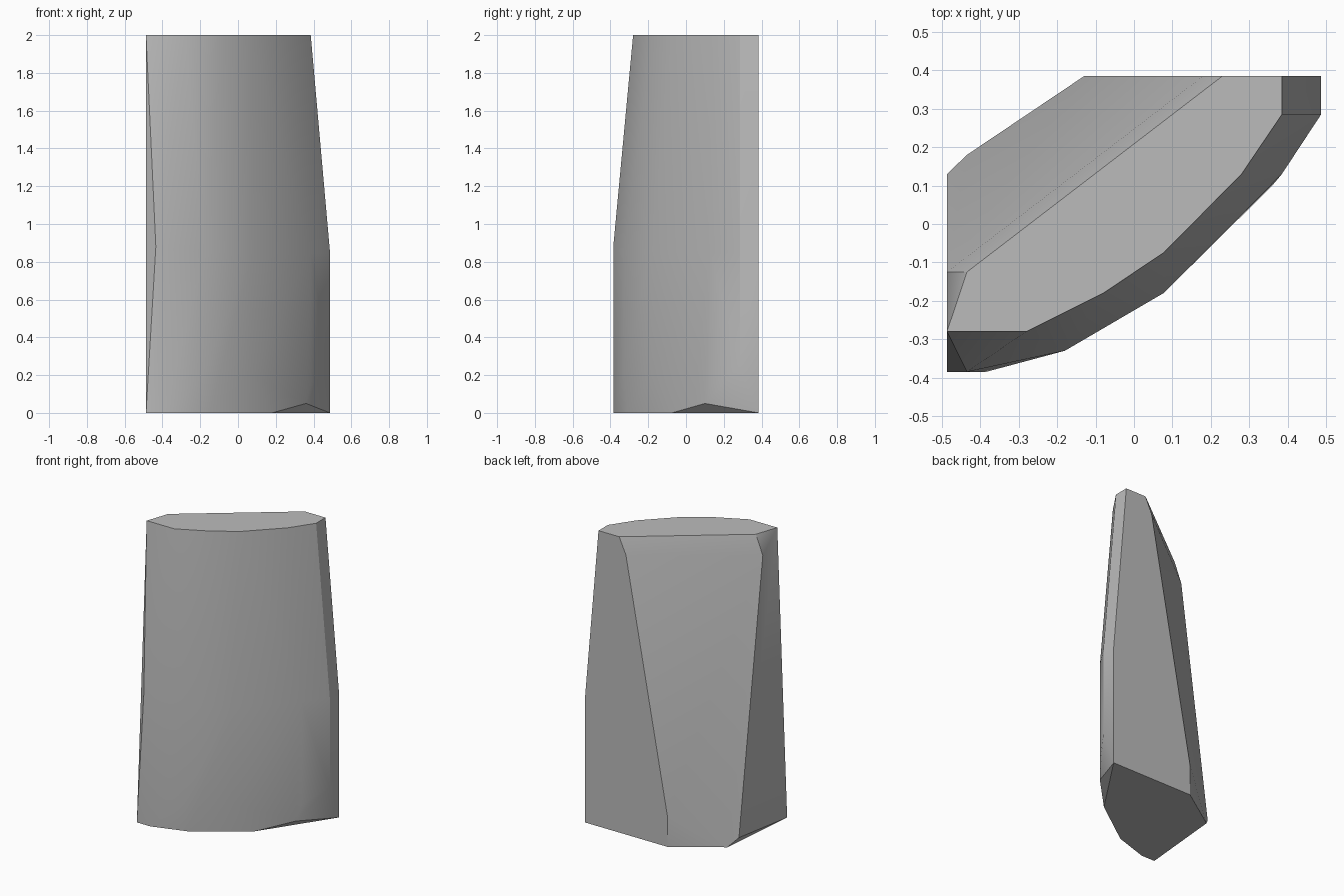
import bpy, bmesh, math

if "Cube" in bpy.data.objects:
    bpy.data.objects.remove(bpy.data.objects["Cube"], do_unlink=True)

# Outer limits of the block
W, D = 0.487, 0.385

# Curved front outlines, from the left end to the right end
top = [(-W, -.28), (-.28, -.28), (-.08, -.18), (.077, -.075),
       (.28, .13), (D, .285), (D, D), (.23, D), (-.435, -.125)]
belly = [(-.18, -.33), (.077, -.18), (D, .13), (W, .285)]
base = [(-W, -D), (-.385, -D), (-.15, -.31), (.18, -.075),
        (W, D), (-.13, D), (-.435, .18)]


def ring(outline, z):
    return [(x, y, z) for x, y in outline]


points = ring(top, 2) + ring(belly, .85) + ring(base, 0)
# Belly ends and the lower edge of the belly
points += [(-.435, -D, .88), (W, D, .83)]
points += ring(belly[:2], .2) + [(D, .13, .15), (.36, .1, .05), (W, .285, .25)]
# Slanted back: bevelled corners above and below
points += [(.18, D, 1.89), (-W, -.125, 1.87), (-.13, D, .21), (-W, .13, .06)]

# Skin the outlines as one convex block
bm = bmesh.new()
for p in points:
    bm.verts.new(p)
hull = bmesh.ops.convex_hull(bm, input=bm.verts)
loose = [v for v in bm.verts if not v.link_faces]
bmesh.ops.delete(bm, geom=loose, context='VERTS')
bmesh.ops.dissolve_limit(bm, angle_limit=math.radians(1),
                         verts=bm.verts, edges=bm.edges)
bmesh.ops.recalc_face_normals(bm, faces=bm.faces)
mesh = bpy.data.meshes.new("stone_block")
bm.to_mesh(mesh)
bm.free()
block = bpy.data.objects.new("stone_block", mesh)
bpy.context.collection.objects.link(block)

# Plain grey
grey = bpy.data.materials.new("stone_grey")
grey.use_nodes = True
colour = (.5, .5, .5, 1)
grey.diffuse_color = colour
grey.node_tree.nodes["Principled BSDF"].inputs["Base Color"].default_value = colour
mesh.materials.append(grey)

# Soft front, crisp edges
bpy.ops.object.select_all(action='DESELECT')
block.select_set(True)
bpy.context.view_layer.objects.active = block
bpy.ops.object.shade_smooth_by_angle(angle=math.radians(30))
